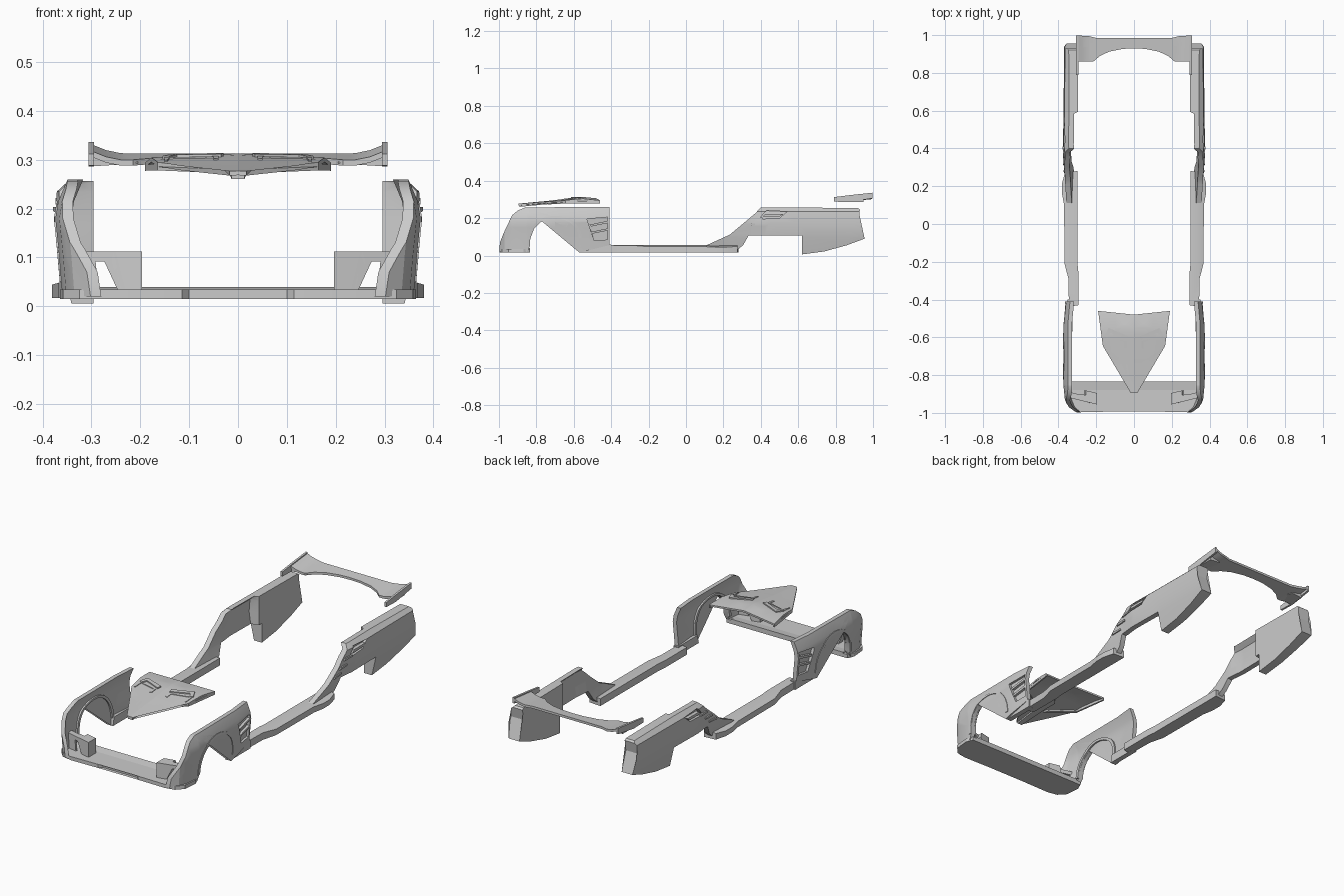
import bpy, bmesh, math
from mathutils import Vector

if "Cube" in bpy.data.objects:
    bpy.data.objects.remove(bpy.data.objects["Cube"])

grey = bpy.data.materials.new("primer_grey")
grey.diffuse_color = (0.6, 0.6, 0.6, 1)
grey.use_nodes = True
grey.node_tree.nodes["Principled BSDF"].inputs["Base Color"].default_value = grey.diffuse_color


def lerp(table, t):
    """Piecewise linear lookup."""
    if t <= table[0][0]:
        return table[0][1]
    for (a, u), (b, v) in zip(table, table[1:]):
        if t <= b:
            return u + (v - u) * (t - a) / (b - a)
    return table[-1][1]


def slab(name, pts, axis, hi, lo, cuts_a=(), cuts_b=(), cutters=(), mirror=True, helper=False):
    """Outline pts in the plane across axis, sliced by cuts, filled between hi(a,b) and lo(a,b)."""
    ia, ib = [i for i in range(3) if i != axis]
    bm = bmesh.new()
    vs = []
    for a, b in pts:
        co = [0, 0, 0]
        co[ia], co[ib] = a, b
        vs.append(bm.verts.new(co))
    bm.faces.new(vs)
    bmesh.ops.triangulate(bm, faces=bm.faces[:])
    for idx, cuts in ((ia, cuts_a), (ib, cuts_b)):
        for c in cuts:
            co, no = Vector(), Vector()
            co[idx], no[idx] = c, 1
            bmesh.ops.bisect_plane(bm, geom=bm.verts[:] + bm.edges[:] + bm.faces[:],
                                   dist=1e-5, plane_co=co, plane_no=no)
    bmesh.ops.triangulate(bm, faces=bm.faces[:])
    base = bm.verts[:]
    ext = bmesh.ops.extrude_face_region(bm, geom=bm.faces[:], use_keep_orig=True)
    top = [g for g in ext["geom"] if isinstance(g, bmesh.types.BMVert)]
    for verts, f in ((base, lo), (top, hi)):
        for v in verts:
            v.co[axis] = f(v.co[ia], v.co[ib])
    bmesh.ops.recalc_face_normals(bm, faces=bm.faces[:])
    me = bpy.data.meshes.new(name)
    bm.to_mesh(me)
    bm.free()
    ob = bpy.data.objects.new(name, me)
    bpy.context.collection.objects.link(ob)
    me.materials.append(grey)
    for c in cutters:
        m = ob.modifiers.new("recess", 'BOOLEAN')
        m.operation, m.object, m.solver = 'DIFFERENCE', c, 'EXACT'
    if mirror:
        ob.modifiers.new("mirror", 'MIRROR')
    if helper:
        ob.hide_render = True
        ob.hide_viewport = True
        ob.display_type = 'WIRE'
    else:
        bpy.context.view_layer.objects.active = ob
        ob.select_set(True)
        bpy.ops.object.shade_smooth_by_angle(angle=math.radians(25))
        ob.select_set(False)
    return ob


def const(c):
    return lambda a, b: c


def offset(f, d):
    return lambda a, b: f(a, b) + d


def recess(name, pts, surf, depth):
    return slab(name, pts, 0, const(0.45), offset(surf, -depth), mirror=False, helper=True)


# Front fenders, wrapping in at the nose
def fender_x(y, z):
    x = lerp([(0, .358), (.1, .366), (.18, .374), (.215, .368), (.26, .349)], z)
    return x - lerp([(-1, .06), (-.97, .025), (-.93, .008), (-.85, 0), (-.52, 0), (-.41, .01)], y)


arch = [(-.70 - .135 * math.cos(t), .05 + .15 * math.sin(t) ** 0.8)
        for t in [math.pi * i / 16 for i in range(17)]]
fender = [(-.998, .02), (-.995, .07), (-.975, .12), (-.93, .215), (-.90, .24), (-.86, .257),
          (-.41, .26), (-.41, .055), (-.57, .016)] + arch[::-1] + [(-.85, .02)]
vent = [(-.53, .195), (-.42, .205), (-.42, .085), (-.49, .08), (-.505, .12)]
slits = recess("fender_vent_cutter", vent, fender_x, .012)
slab("front_fender", fender, 0, fender_x, offset(fender_x, -.022),
     [-.97, -.93, -.85, -.7, -.52], [.1, .15, .18, .215], [slits])
for i in range(2):
    z = .115 + .04 * i
    slab("fender_vent_slat", [(-.508, z), (-.42, z + .018), (-.42, z + .03), (-.515, z + .01)], 0,
         offset(fender_x, -.001), offset(fender_x, -.015))
# Raised lip around the wheel opening
lip = [(-.70 + (y + .70) * 1.12, .05 + (z - .05) * 1.08) for y, z in arch]
slab("wheel_arch_lip", lip + arch[::-1], 0, offset(fender_x, .003), offset(fender_x, -.03))

# Front splitter with a rear lip
half = [(.10, -.975), (.115, -.993), (.27, -.996), (.325, -.985), (.358, -.95), (.365, -.87), (.35, -.835)]
slab("splitter", half + [(-x, y) for x, y in half[::-1]], 2, const(.034), const(.015), mirror=False)
slab("splitter_rear_lip", [(-.325, -.88), (.325, -.88), (.325, -.835), (-.325, -.835)], 2,
     lambda x, y: .04 if y > -.86 else .034, const(.03), mirror=False)

# Bumper corner frames: inner block, slanted strut and top bar, swept back
def swept(x, z):
    return -.955 + .25 * max(0, x - .2)


def corner(name, pts, d):
    slab(name, pts, 1, offset(swept, d), swept)


corner("bumper_corner_block", [(.197, .03), (.238, .03), (.262, .085), (.255, .112), (.197, .112)], .06)
corner("bumper_corner_strut", [(.23, .03), (.245, .03), (.283, .112), (.25, .112)], .035)
corner("bumper_corner_bar", [(.25, .092), (.335, .092), (.345, .112), (.25, .112)], .03)
corner("bumper_corner_post", [(.285, .03), (.345, .03), (.345, .095), (.292, .095)], .012)

# Side skirts
skirt = [(.295, -.43), (.325, -.435), (.345, -.41), (.347, -.29), (.368, -.21), (.37, .10), (.381, .16),
         (.381, .215), (.365, .275), (.30, .28), (.30, -.20), (.295, -.25)]
slab("side_skirt", skirt, 2, lambda x, y: .055 - max(0, x - .345) * .3, const(.017), [.345])
slab("skirt_front_foot", [(-.57, .016), (-.40, .016), (-.40, .06), (-.56, .06)], 0,
     const(.352), const(.325))

# Rear quarters: thin shell ahead of the wheel, closed box behind it
def quarter_x(y, z):
    x = lerp([(0, .34), (.1, .363), (.17, .373), (.235, .368), (.258, .343)], z)
    return x + lerp([(.11, .005), (.35, -.005), (.42, .003), (.6, 0), (.93, -.003)], y)


def quarter_in(y, z):
    return .296 if y > .59 else quarter_x(y, z) - .028


quarter = [(.11, .055), (.235, .112), (.37, .225), (.40, .257), (.60, .257), (.92, .253), (.93, .245),
           (.92, .19), (.955, .09), (.86, .055), (.74, .022), (.62, .006), (.62, .107), (.335, .107),
           (.305, .055), (.275, .03), (.24, .03)]
scoop = recess("quarter_scoop_cutter", [(.39, .195), (.43, .24), (.54, .235), (.50, .20)], quarter_x, .014)
slab("rear_quarter", quarter, 0, quarter_x, quarter_in,
     [.35, .42, .585, .595], [.1, .17, .235], [scoop])
slab("quarter_scoop_blade", [(.41, .208), (.425, .222), (.52, .222), (.505, .21)], 0,
     offset(quarter_x, .002), offset(quarter_x, -.016))
# Small fins up the rising edge
for i in range(3):
    y, z = .27 + .04 * i, .125 + .033 * i
    slab("quarter_fin", [(y, z), (y + .06, z + .004), (y + .06, z + .012), (y + .008, z + .012)], 0,
         offset(quarter_x, .006), offset(quarter_x, -.01))

# Bonnet vent panel with a narrow nose spike
def bonnet_z(x, y):
    z = lerp([(-.9, .277), (-.73, .293), (-.60, .309), (-.55, .313), (-.46, .304)], y)
    return z - abs(x) * .05


bonnet = [(0, -.895), (.017, -.895), (.03, -.75), (.05, -.73), (.165, -.645), (.19, -.46), (0, -.48)]
slab("bonnet_panel", bonnet, 2, bonnet_z, offset(bonnet_z, -.009), [.05, .1], [-.73, -.6, -.55])
slab("bonnet_keel", [(0, -.89), (.013, -.89), (.02, -.72), (.03, -.65), (0, -.62)], 2,
     offset(bonnet_z, -.004), offset(bonnet_z, -.017))
# Hooded outlets on the bonnet panel
slab("bonnet_outlet_hood", [(.03, -.595), (.135, -.55), (.155, -.59), (.14, -.60), (.125, -.575), (.035, -.615)], 2,
     offset(bonnet_z, .006), offset(bonnet_z, -.004))
slab("bonnet_outlet_ridge", [(.04, -.655), (.05, -.66), (.05, -.625), (.14, -.60), (.145, -.645),
                             (.15, -.645), (.152, -.592), (.04, -.62)], 2,
     offset(bonnet_z, .003), offset(bonnet_z, -.004))
# Lip hanging below the front edge of the panel
slab("bonnet_front_lip", [(.03, -.74), (.05, -.73), (.165, -.645), (.19, -.46), (.182, -.46), (.157, -.638), (.04, -.715)],
     2, offset(bonnet_z, -.004), offset(bonnet_z, -.017))

# Rear wing: scooped front edge, tips turned up
def wing_z(x, y):
    return .312 + lerp([(.24, 0), (.27, .006), (.305, .02)], abs(x)) + (y - .98) * .10


wing = [(0, .93), (.06, .927), (.13, .913), (.18, .89), (.215, .86), (.305, .86), (.305, .998),
        (.24, .995), (.20, .985), (0, .985)]
slab("rear_wing", wing, 2, wing_z, offset(wing_z, -.012), [.24, .27], [.94])
slab("wing_end_plate", [(.79, .288), (.79, .312), (.87, .322), (.998, .336), (.998, .306), (.87, .286)], 0,
     const(.306), const(.295))
slab("wing_foot", [(.205, .865), (.298, .865), (.298, .95), (.24, .95)], 2,
     offset(wing_z, -.008), lambda x, y: .296 - max(0, x - .205) * .10)
